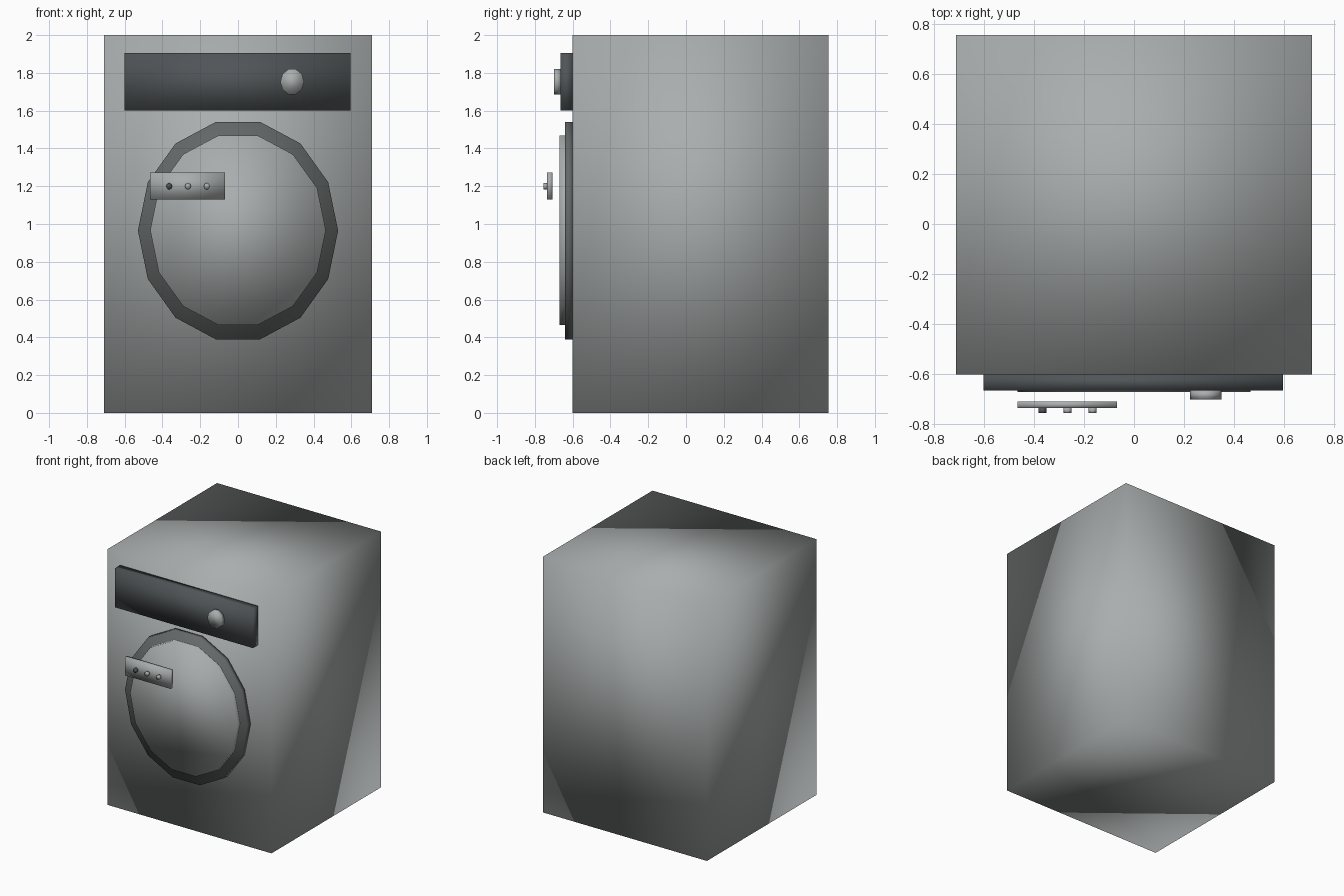
import bpy
import math

cube = bpy.data.objects.get("Cube")
if cube:
    bpy.data.objects.remove(cube, do_unlink=True)


def material(name, r, g, b):
    mat = bpy.data.materials.new(name)
    mat.use_nodes = True
    mat.diffuse_color = (r, g, b, 1)
    mat.node_tree.nodes["Principled BSDF"].inputs["Base Color"].default_value = (r, g, b, 1)
    return mat


casing = material("casing grey", 0.40, 0.42, 0.42)
rim_grey = material("rim grey", 0.13, 0.14, 0.14)
charcoal = material("panel charcoal", 0.08, 0.09, 0.095)


def finish(name, mat):
    # Every part is softly shaded across its edges
    obj = bpy.context.object
    obj.name = obj.data.name = name
    obj.data.materials.append(mat)
    bpy.ops.object.transform_apply(location=False, rotation=True, scale=True)
    bpy.ops.object.shade_smooth()
    return obj


def box(name, mat, x, y, z):
    spans = (x, y, z)
    bpy.ops.mesh.primitive_cube_add(size=1, location=[(a + b) / 2 for a, b in spans])
    bpy.context.object.scale = [b - a for a, b in spans]
    return finish(name, mat)


def disc(name, mat, x, z, rx, rz, y, sides):
    # Elliptical prism facing front, with a corner on the +x axis
    front, back = y
    bpy.ops.mesh.primitive_cylinder_add(vertices=sides, radius=1, depth=1)
    obj = bpy.context.object
    obj.rotation_euler.z = math.pi / 2
    bpy.ops.object.transform_apply(location=False, rotation=True, scale=False)
    obj.scale = (rx, rz, back - front)
    obj.rotation_euler.x = math.pi / 2
    obj.location = (x, (front + back) / 2, z)
    return finish(name, mat)


# Cabinet and control panel
box("cabinet", casing, (-0.71, 0.71), (-0.60, 0.755), (0, 2))
box("control_panel", charcoal, (-0.60, 0.595), (-0.665, -0.60), (1.60, 1.905))
disc("dial", casing, 0.287, 1.753, 0.063, 0.07, (-0.70, -0.665), 10)

# Round door: wide rim with a raised centre
disc("door_rim", rim_grey, 0, 0.965, 0.53, 0.59, (-0.64, -0.60), 14)
disc("door_centre", casing, 0, 0.967, 0.465, 0.515, (-0.67, -0.60), 14)

# Handle plate standing off the door, with three studs
box("handle_plate", casing, (-0.465, -0.068), (-0.735, -0.708), (1.13, 1.272))
for i, mat in enumerate((charcoal, casing, casing)):
    disc(f"stud_{i + 1}", mat, -0.365 + 0.1 * i, 1.20, 0.016, 0.017, (-0.755, -0.735), 10)
